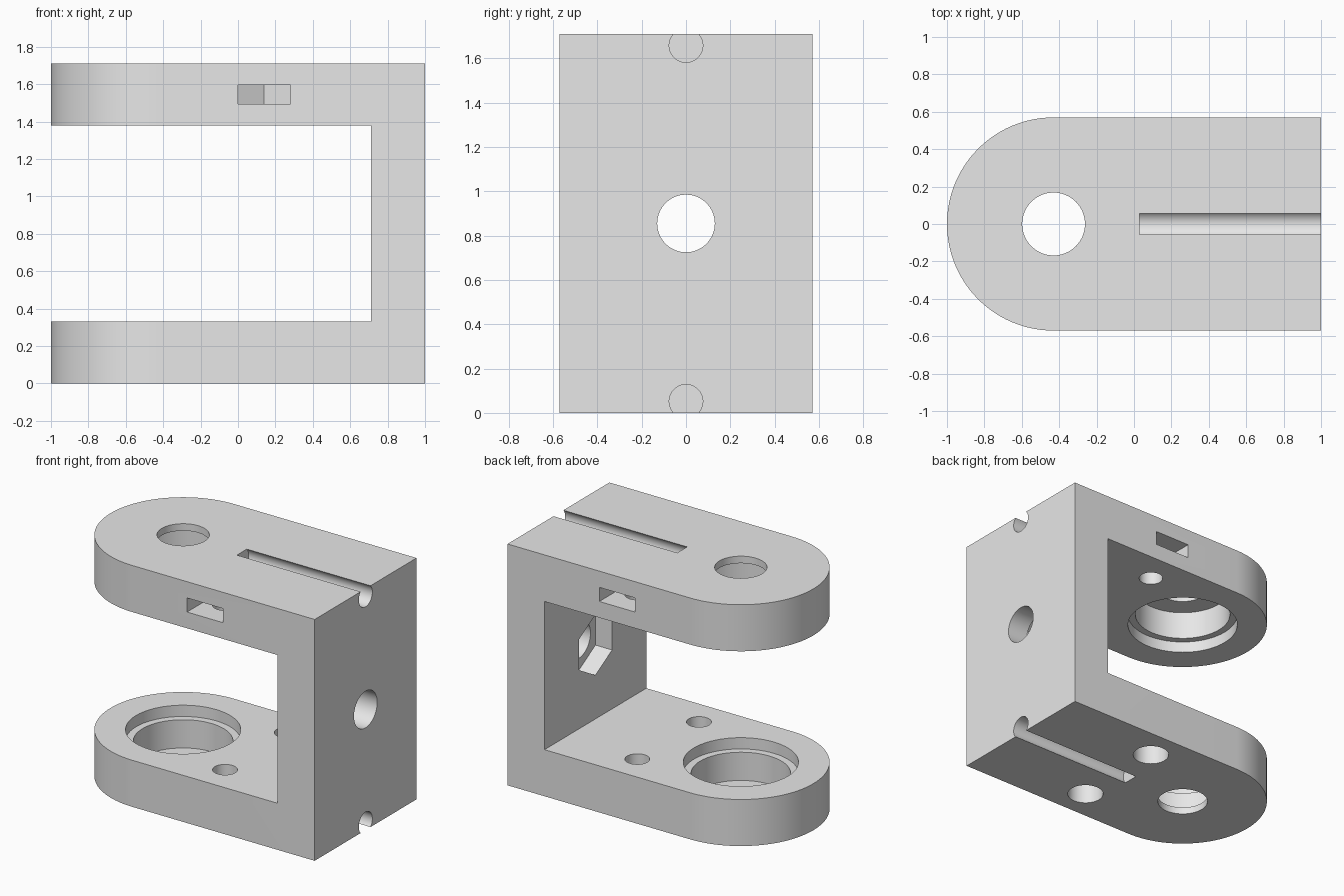
import bpy, bmesh, math
from mathutils import Vector

if "Cube" in bpy.data.objects:
    bpy.data.objects.remove(bpy.data.objects["Cube"])

H = 1.71           # overall height
R = 0.57           # half width and end radius
PIVOT = -0.43      # x of the rounded end and bearing axis
SCREW_X, SCREW_Y = 0.14, 0.345

grey = bpy.data.materials.new("light_grey")
grey.diffuse_color = (0.8, 0.8, 0.8, 1)
grey.use_nodes = True
grey.node_tree.nodes["Principled BSDF"].inputs["Base Color"].default_value = grey.diffuse_color


def prism(name, pts, lo, hi, axis="z"):
    """Extrude a 2D outline along z (points x, y) or along x (points y, z)."""
    bm = bmesh.new()
    def place(p, t):
        return Vector((p[0], p[1], t)) if axis == "z" else Vector((t, p[0], p[1]))
    a = [bm.verts.new(place(p, lo)) for p in pts]
    b = [bm.verts.new(place(p, hi)) for p in pts]
    bm.faces.new(a[::-1])
    bm.faces.new(b)
    n = len(pts)
    for i in range(n):
        j = (i + 1) % n
        bm.faces.new((a[i], a[j], b[j], b[i]))
    bmesh.ops.recalc_face_normals(bm, faces=bm.faces)
    me = bpy.data.meshes.new(name)
    bm.to_mesh(me)
    bm.free()
    ob = bpy.data.objects.new(name, me)
    bpy.context.collection.objects.link(ob)
    return ob


def ring(cx, cy, r, n=64, start=0.0):
    return [(cx + r * math.cos(start + 2 * math.pi * i / n),
             cy + r * math.sin(start + 2 * math.pi * i / n)) for i in range(n)]


# Block with a half-round end
arc = [(PIVOT + R * math.cos(math.pi / 2 + math.pi * i / 48),
        R * math.sin(math.pi / 2 + math.pi * i / 48)) for i in range(49)]
body = prism("fork_bracket", [(1, -R), (1, R)] + arc, 0, H)
body.data.materials.append(grey)

cutters = []


def cut(name, pts, lo, hi, axis="z"):
    cutters.append(prism(name, pts, lo, hi, axis))


# Gap between the two arms
cut("arm_gap", [(-2, -1), (0.71, -1), (0.71, 1), (-2, 1)], 0.33, 1.38)

# Stepped bearing seats, mirrored between the lower and upper arm
for r, lo, hi in ((0.37, 0.25, 0.45), (0.32, 0.05, 0.30), (0.168, -0.1, 0.12)):
    pts = ring(PIVOT, 0, r)
    cut("lower_bearing_seat", pts, lo, hi)
    cut("upper_bearing_seat", pts, H - hi, H - lo)

# Screw holes with head recesses below and side-loaded nut slots above
for s in (-1, 1):
    y = s * SCREW_Y
    cut("screw_head_recess", ring(SCREW_X, y, 0.12, 48), -0.1, 0.17)
    cut("lower_screw_hole", ring(SCREW_X, y, 0.08, 48), 0.1, 0.45)
    cut("upper_screw_hole", ring(SCREW_X, y, 0.08, 48), 1.25, 1.55)
    slot = [(SCREW_X - 0.14, s * 0.7), (SCREW_X - 0.14, y - s * 0.081),
            (SCREW_X, y - s * 0.162), (SCREW_X + 0.14, y - s * 0.081),
            (SCREW_X + 0.14, s * 0.7)]
    cut("nut_slot", slot, 1.495, 1.595)

# Round grooves along the outer faces
for z in (0.052, H - 0.052):
    cut("groove", ring(0, z, 0.076, 48), 0.03, 1.2, "x")

# Bolt hole and hexagonal nut pocket in the web
cut("web_hole", ring(0, H / 2, 0.13), 0.6, 1.2, "x")
cut("hex_pocket", ring(0, H / 2, 0.215, 6, math.pi / 2), 0.5, 0.84, "x")

bpy.context.view_layer.objects.active = body
for c in cutters:
    m = body.modifiers.new(c.name, "BOOLEAN")
    m.operation = "DIFFERENCE"
    m.solver = "EXACT"
    m.object = c
    bpy.ops.object.modifier_apply(modifier=m.name)
for c in cutters:
    bpy.data.objects.remove(c, do_unlink=True)

# Smooth round walls, sharp edges kept
bpy.ops.object.select_all(action="DESELECT")
body.select_set(True)
bpy.ops.object.shade_smooth_by_angle(angle=math.radians(30))
